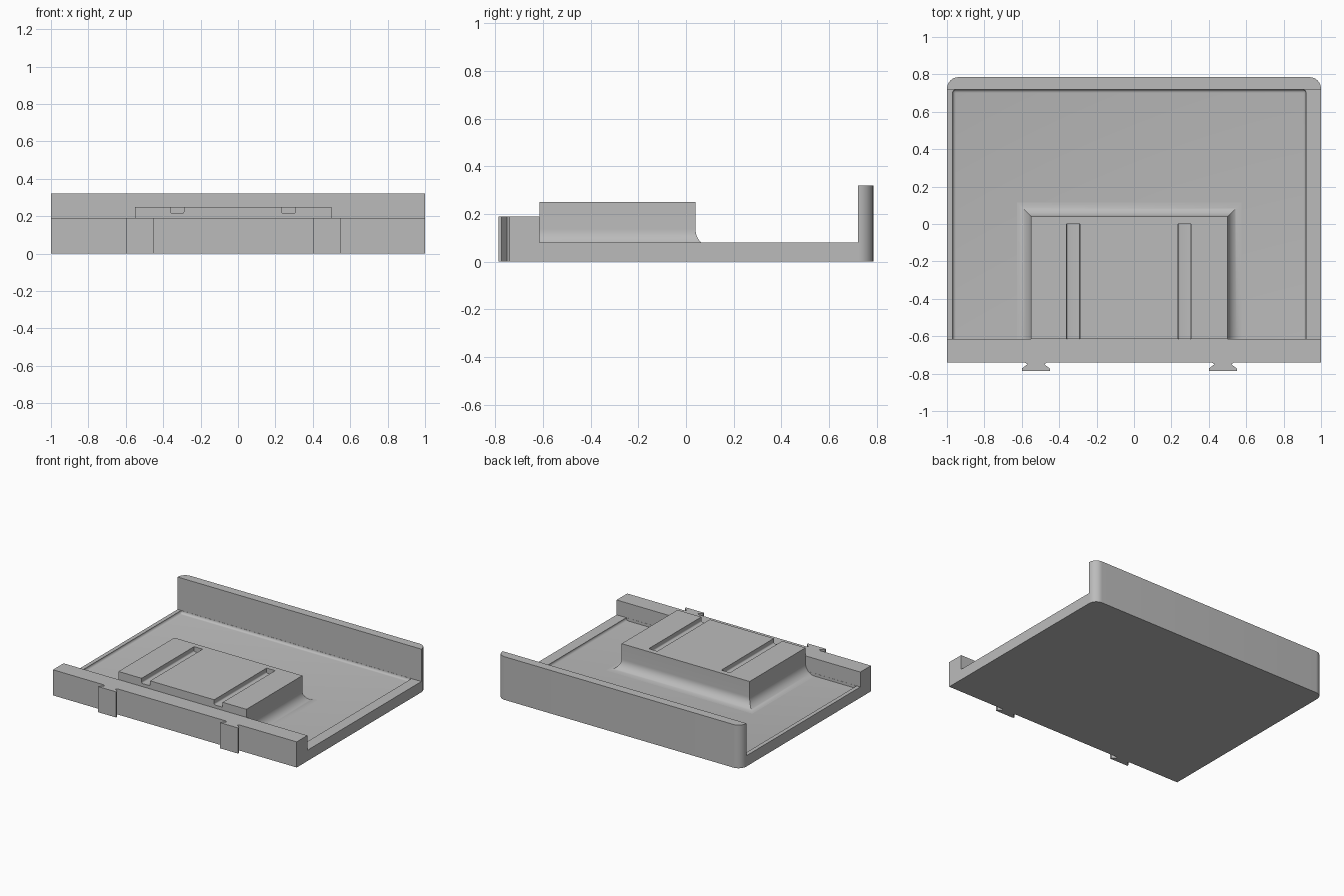
import bpy
import bmesh
import math

if "Cube" in bpy.data.objects:
    bpy.data.objects.remove(bpy.data.objects["Cube"], do_unlink=True)

grey = bpy.data.materials.new("plain_grey")
grey.use_nodes = True
colour = (0.5, 0.5, 0.5, 1.0)
grey.diffuse_color = colour
grey.node_tree.nodes["Principled BSDF"].inputs["Base Color"].default_value = colour

FRONT_IN, BACK_IN = -0.615, 0.72    # inner faces of the front and back walls
FLOOR, RIM = 0.06, 0.08


def make_object(name, bm):
    bmesh.ops.recalc_face_normals(bm, faces=bm.faces)
    mesh = bpy.data.meshes.new(name)
    bm.to_mesh(mesh)
    bm.free()
    mesh.materials.append(grey)
    obj = bpy.data.objects.new(name, mesh)
    bpy.context.collection.objects.link(obj)
    return obj


def loft(rings):
    """Bridge closed rings of points and cap both ends."""
    bm = bmesh.new()
    loops = [[bm.verts.new(p) for p in ring] for ring in rings]
    n = len(loops[0])
    for a, b in zip(loops, loops[1:]):
        for i in range(n):
            j = (i + 1) % n
            bm.faces.new((a[i], a[j], b[j], b[i]))
    bm.faces.new(loops[0])
    bm.faces.new(loops[-1])
    return bm


def rect(x0, x1, y0, y1, z):
    return [(x0, y0, z), (x1, y0, z), (x1, y1, z), (x0, y1, z)]


def round_edges(bm, rule, radius, segments):
    """Round the edges whose midpoint and direction satisfy the rule."""
    edges = [e for e in bm.edges
             if rule((e.verts[0].co + e.verts[1].co) / 2,
                     (e.verts[1].co - e.verts[0].co).normalized())]
    bmesh.ops.bevel(bm, geom=edges, offset=radius, segments=segments,
                    profile=0.5, affect='EDGES')


def activate(obj):
    bpy.ops.object.select_all(action='DESELECT')
    obj.select_set(True)
    bpy.context.view_layer.objects.active = obj


def cut(obj, cutter):
    cutter.hide_render = True
    mod = obj.modifiers.new("cut", 'BOOLEAN')
    mod.operation = 'DIFFERENCE'
    mod.solver = 'EXACT'
    mod.object = cutter
    activate(obj)
    bpy.ops.object.modifier_apply(modifier=mod.name)
    bpy.data.objects.remove(cutter, do_unlink=True)


# Tray body: side profile with front and back walls, swept across the width
profile = [(-0.74, 0), (0.785, 0), (0.785, 0.32), (BACK_IN, 0.32),
           (BACK_IN, RIM), (FRONT_IN, RIM), (FRONT_IN, 0.19), (-0.74, 0.19)]
bm = loft([[(x, y, z) for y, z in profile] for x in (-1, 1)])
round_edges(bm, lambda m, d: abs(d.z) > 0.9 and m.y > 0.75, 0.062, 12)
tray = make_object("tray_body", bm)

# Shallow recess in the tray floor, filleted on the sides and back
bm = loft([rect(-0.97, 0.92, FRONT_IN + 0.001, BACK_IN - 0.001, z)
           for z in (FLOOR, 0.5)])
round_edges(bm, lambda m, d: m.z < 0.4 and m.y > FRONT_IN + 0.1, 0.018, 6)
cut(tray, make_object("recess_cutter", bm))

# Raised block with a concave fillet flaring into the floor, mitred at corners
r = 0.075
steps = 12
flare = [(r, FLOOR - 0.02)]
for i in range(steps + 1):
    a = math.pi / 2 * i / steps
    flare.append((r * (1 - math.sin(a)), FLOOR + r * (1 - math.cos(a))))
flare.append((0, 0.25))
block = make_object("raised_block", loft(
    [rect(-0.55 - d, 0.5 + d, FRONT_IN, 0.04 + d, z) for d, z in flare]))

# Two long slots in the block top, open to the front
for x in (-0.325, 0.27):
    bm = loft([rect(x - 0.035, x + 0.035, -0.7, 0, z) for z in (0.213, 0.3)])
    round_edges(bm, lambda m, d: abs(d.y) > 0.9 and m.z < 0.25, 0.01, 4)
    cut(block, make_object("slot_cutter", bm))

# Dovetail connectors on the front wall
half = [(0.06, -0.74), (0.045, -0.75), (0.075, -0.773), (0.075, -0.785)]
outline = half + [(-x, y) for x, y in reversed(half)]
tails = []
for side, cx in (("right", -0.525), ("left", 0.475)):
    tails.append(make_object(side + "_dovetail", loft(
        [[(cx + x, y, z) for x, y in outline] for z in (0, 0.19)])))

for obj in [tray, block] + tails:
    activate(obj)
    bpy.ops.object.shade_smooth_by_angle(angle=math.radians(30))
